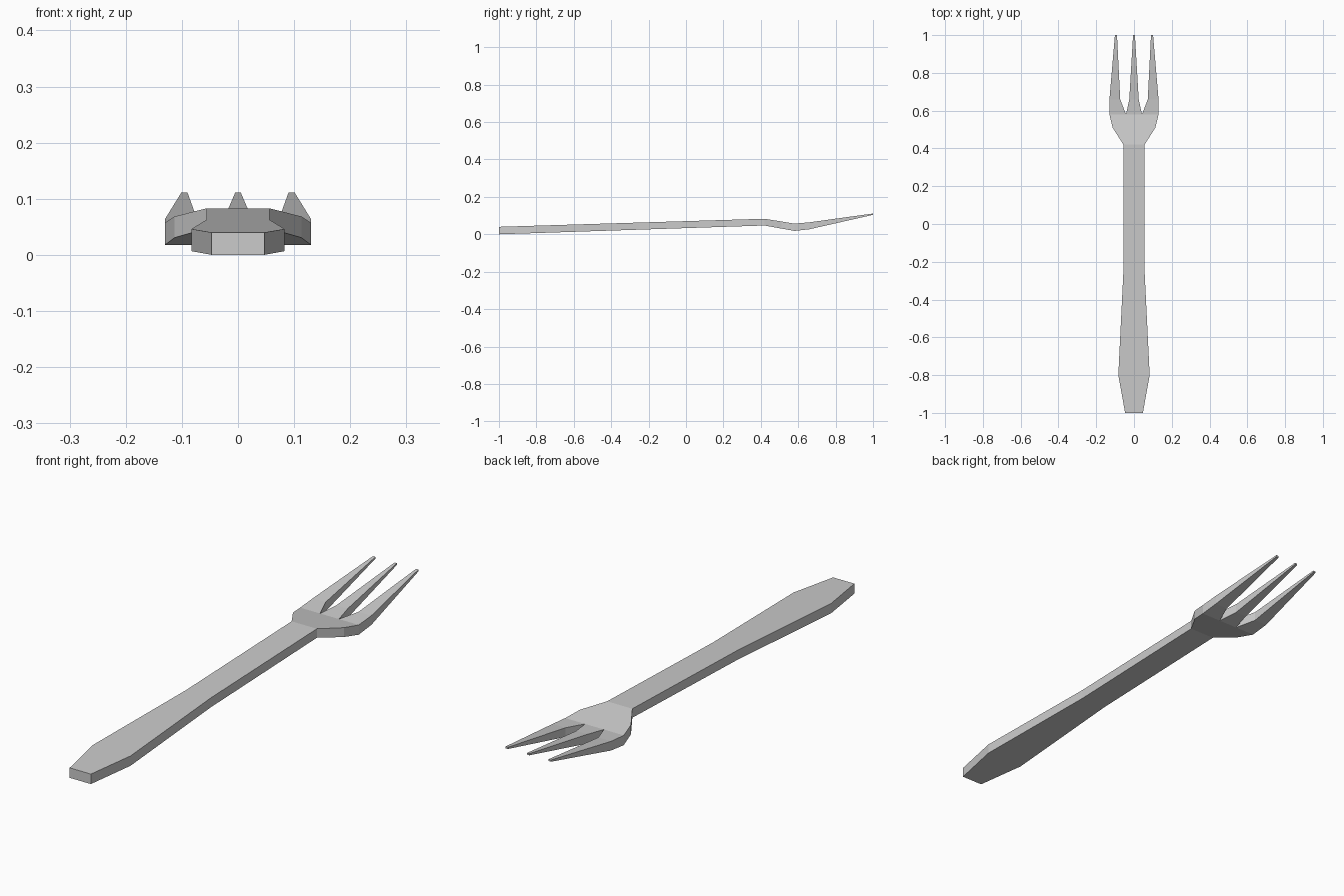
import bpy
import bmesh

cube = bpy.data.objects.get("Cube")
if cube:
    bpy.data.objects.remove(cube, do_unlink=True)

# Side profile: y, underside height, upper height
PROFILE = [(-1, 0, 0.04), (0.42, 0.047, 0.083), (0.58, 0.018, 0.057),
           (0.66, 0.027, 0.064), (1, 0.104, 0.111)]


def heights(y):
    for (y0, a0, b0), (y1, a1, b1) in zip(PROFILE, PROFILE[1:]):
        if y <= y1:
            t = (y - y0) / (y1 - y0)
            return a0 + (a1 - a0) * t, b0 + (b1 - b0) * t


def strip(rows):
    """Plan faces between successive rows of (y, left x, right x)."""
    return [[(a0, y0), (b0, y0), (b1, y1), (a1, y1)]
            for (y0, a0, b0), (y1, a1, b1) in zip(rows, rows[1:])]


# Handle and shoulders, symmetric about the centre line
body = [(-1, 0.047), (-0.8, 0.083), (-0.25, 0.056), (0.42, 0.056), (0.51, 0.113)]
plan = strip([(y, -w, w) for y, w in body])

# Head, whose far edge carries the roots of the tines
plan.append([(-0.113, 0.51), (0.113, 0.51), (0.13, 0.58),
             (0.042, 0.58), (-0.042, 0.58), (-0.13, 0.58)])

# Middle tine and mirrored outer tines
plan += strip([(0.58, -0.042, 0.042), (0.66, -0.025, 0.025), (1, -0.005, 0.005)])
outer = [(0.58, 0.042, 0.13), (0.66, 0.073, 0.13), (1, 0.09, 0.101)]
plan += strip(outer)
plan += strip([(y, -b, -a) for y, a, b in outer])

# Raise the plan into a closed solid following the side profile
bm = bmesh.new()
low, high = {}, {}
for p in {p for face in plan for p in face}:
    z0, z1 = heights(p[1])
    low[p] = bm.verts.new((*p, z0))
    high[p] = bm.verts.new((*p, z1))
edges = set()
for face in plan:
    bm.faces.new([high[p] for p in face])
    bm.faces.new([low[p] for p in reversed(face)])
    edges.update(zip(face, face[1:] + face[:1]))
for a, b in edges:
    if (b, a) not in edges:
        bm.faces.new([low[a], low[b], high[b], high[a]])
bmesh.ops.recalc_face_normals(bm, faces=bm.faces)

mesh = bpy.data.meshes.new("fork")
bm.to_mesh(mesh)
bm.free()
fork = bpy.data.objects.new("fork", mesh)
bpy.context.collection.objects.link(fork)

# Plain grey metal
steel = bpy.data.materials.new("light grey")
steel.use_nodes = True
colour = (0.6, 0.6, 0.6, 1)
steel.diffuse_color = colour
steel.node_tree.nodes["Principled BSDF"].inputs["Base Color"].default_value = colour
mesh.materials.append(steel)
